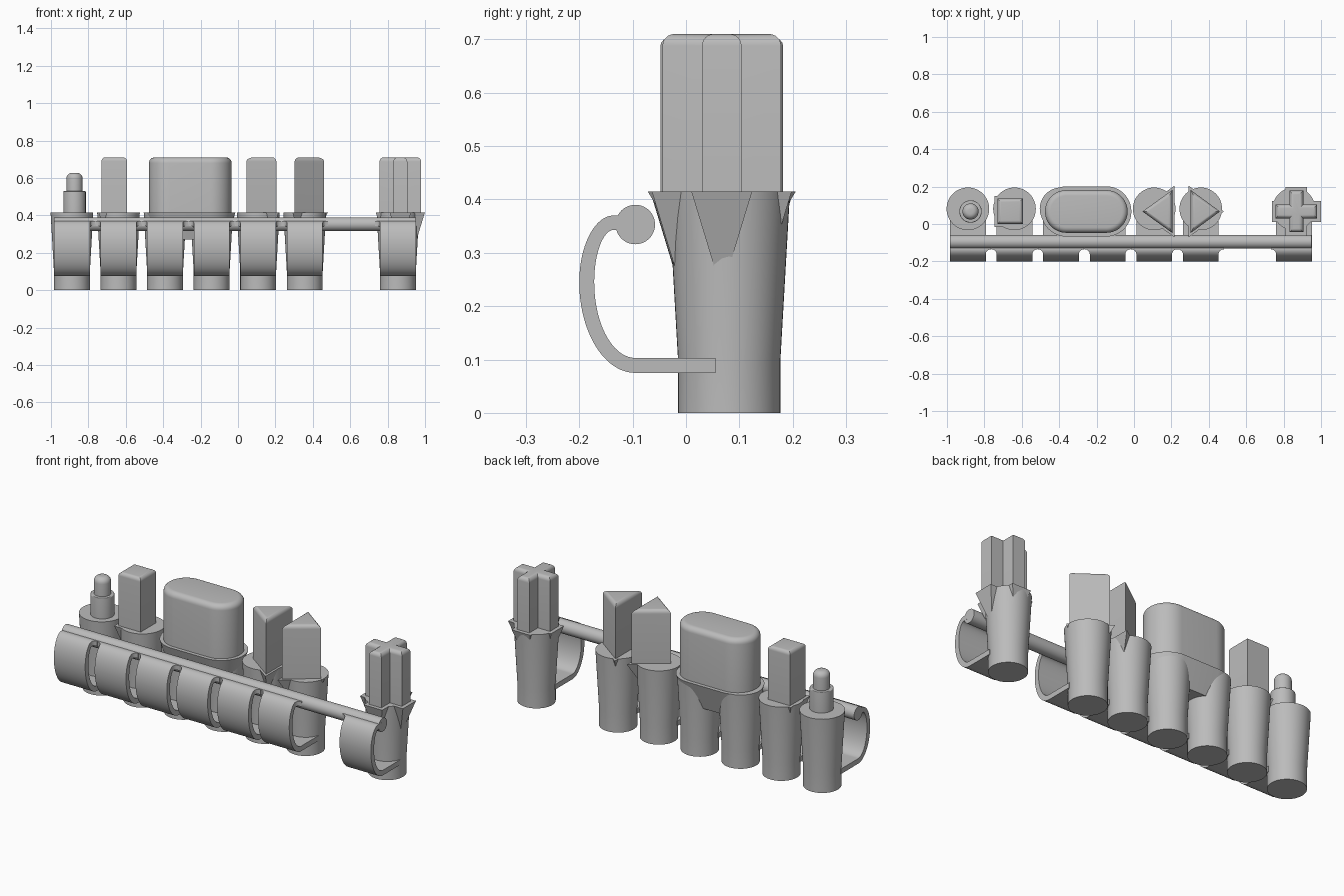
import bpy, bmesh
from math import sin, cos, pi, hypot, sqrt, radians
from mathutils import Vector

cube = bpy.data.objects.get("Cube")
if cube:
    bpy.data.objects.remove(cube, do_unlink=True)

grey = bpy.data.materials.new("plain_grey")
grey.use_nodes = True
grey.diffuse_color = (0.5, 0.5, 0.5, 1)
grey.node_tree.nodes["Principled BSDF"].inputs["Base Color"].default_value = (0.5, 0.5, 0.5, 1)


def loft(name, rings):
    """Skin a list of equal-length closed rings and cap both ends."""
    bm = bmesh.new()
    rows = [[bm.verts.new(p) for p in ring] for ring in rings]
    n = len(rows[0])
    for a, b in zip(rows, rows[1:]):
        for i in range(n):
            j = (i + 1) % n
            bm.faces.new((a[i], a[j], b[j], b[i]))
    bm.faces.new(rows[0][::-1])
    bm.faces.new(rows[-1])
    bmesh.ops.recalc_face_normals(bm, faces=bm.faces)
    mesh = bpy.data.meshes.new(name)
    bm.to_mesh(mesh)
    bm.free()
    mesh.materials.append(grey)
    ob = bpy.data.objects.new(name, mesh)
    bpy.context.collection.objects.link(ob)
    bpy.ops.object.select_all(action="DESELECT")
    bpy.context.view_layer.objects.active = ob
    ob.select_set(True)
    bpy.ops.object.shade_smooth_by_angle(angle=radians(30))
    return ob


def circle(cx, cy, r, n=48):
    return [(cx + r * cos(2 * pi * i / n), cy + r * sin(2 * pi * i / n)) for i in range(n)]


def offset(poly, d):
    """Mitred outward offset of a counter-clockwise outline."""
    out = []
    for i, p in enumerate(poly):
        p = Vector(p)
        e1 = (p - Vector(poly[i - 1])).normalized()
        e2 = (Vector(poly[(i + 1) % len(poly)]) - p).normalized()
        n1, n2 = Vector((e1.y, -e1.x)), Vector((e2.y, -e2.x))
        q = p + (n1 + n2) * (d / (1 + n1.dot(n2)))
        out.append((q.x, q.y))
    return out


def at(poly, z):
    return [(x, y, z) for x, y in poly]


def block(name, poly, z0, z1, r):
    """Upright prism with a rounded top edge."""
    rings = [at(poly, z0)]
    for k in range(7):
        a = k / 6 * pi / 2
        rings.append(at(offset(poly, r * (cos(a) - 1)), z1 - r + r * sin(a)))
    loft(name, rings)


def flare(name, poly, grow):
    """Tapered collar under a shape."""
    loft(name, [at(offset(poly, grow - 0.044), 0.27), at(offset(poly, grow), 0.415)])


# Outlines of the standing shapes
CY = 0.067
square = [(-0.73, 0), (-0.594, 0), (-0.594, 0.136), (-0.73, 0.136)]
left_triangle = [(0.045, CY), (0.205, CY - 0.115), (0.205, CY + 0.115)]
right_triangle = [(0.46, CY), (0.303, CY + 0.115), (0.303, CY - 0.115)]

R = 0.114
oblong = []
for cx, start in ((-0.148, -pi / 2), (-0.362, pi / 2)):
    oblong += [(cx + R * cos(start + pi * k / 24), CY + R * sin(start + pi * k / 24))
               for k in range(25)]

L, W = 0.111, 0.037
cross = []
for ux, uy in ((1, 0), (0, 1), (-1, 0), (0, -1)):
    for a, b in ((W, -W), (L, -W), (L, W)):
        cross.append((0.868 + a * ux - b * uy, CY + a * uy + b * ux))

for name, poly, r, grow in (("square", square, 0.02, 0.015),
                            ("oblong", oblong, 0.03, 0.02),
                            ("left_triangle", left_triangle, 0.022, 0.012),
                            ("right_triangle", right_triangle, 0.022, 0.012),
                            ("cross", cross, 0.022, 0.02)):
    block(name + "_block", poly, 0.4, 0.71, r)
    flare(name + "_collar", poly, grow)

# Stepped round pin
block("pin_base", circle(-0.874, CY, 0.06), 0.4, 0.53, 0.004)
block("pin_tip", circle(-0.874, CY, 0.043), 0.5, 0.628, 0.03)

# Rail along the front
loft("rail", [[(x, y, z) for y, z in circle(-0.095, 0.353, 0.037)] for x in (-0.985, 0.95)])

# Clip section as (outer, inner) point pairs
section = [((0.055, 0.075), (0.055, 0.103))]
for k in range(25):
    a = k / 24 * pi / 2
    section.append(((-0.095 - 0.105 * sin(a), 0.245 - 0.17 * cos(a)),
                    (-0.095 - 0.077 * sin(a), 0.245 - 0.142 * cos(a))))
for k in range(1, 41):
    a = k / 40 * pi / 2
    section.append(((-0.135 - 0.065 * cos(a), 0.245 + 0.125 * sin(a)),
                    (-0.135 - 0.037 * cos(a), 0.245 + 0.098 * sin(a))))
tip = section[-1]
section.append(((-0.1, 0.37), (-0.1, 0.343)))

# Cups and the curved clips joining them to the rail
FILLET, HALF = 0.028, 0.0955
centres = [-0.888 + 0.249 * i for i in (0, 1, 2, 3, 4, 5, 7)]
for i, cx in enumerate(centres):
    loft(f"cup_{i + 1}", [at(circle(cx, 0.081, r), z)
                          for r, z in ((0.096, 0), (0.096, 0.1), (0.114, 0.415))])
    rings = []
    for (yo, zo), (yi, zi) in section:
        d = hypot(yo - tip[0][0], zo - tip[0][1])
        if yo > -0.11 and zo > 0.3:
            d = 0
        g = FILLET - sqrt(FILLET ** 2 - (FILLET - d) ** 2) if d < FILLET else 0
        x0 = cx - HALF - (g if i > 0 else 0)
        x1 = cx + HALF + (g if i < len(centres) - 1 else 0)
        rings.append([(x0, yo, zo), (x1, yo, zo), (x1, yi, zi), (x0, yi, zi)])
    loft(f"clip_{i + 1}", rings)
